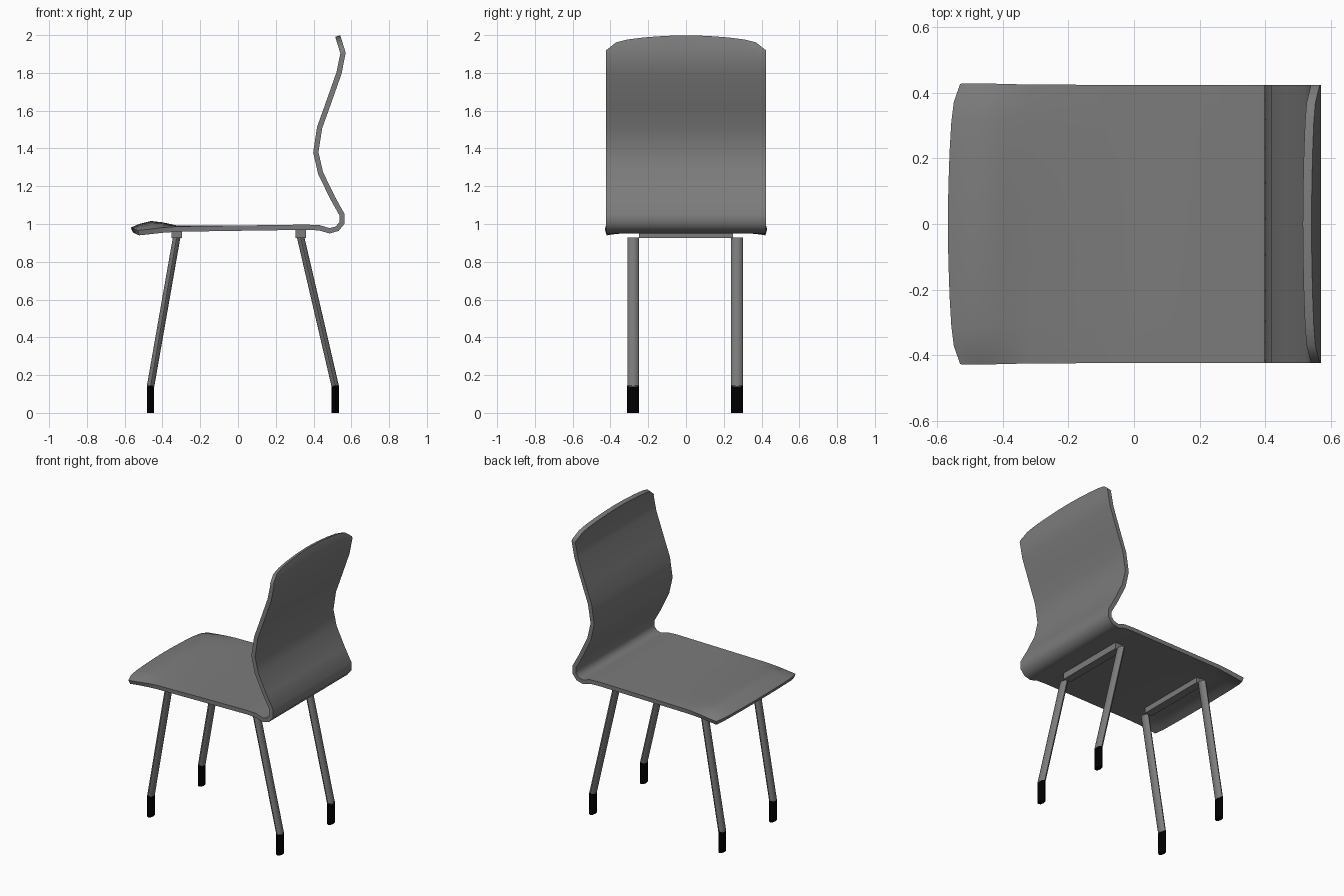
import bpy, bmesh, math
from mathutils import Vector

if "Cube" in bpy.data.objects:
    bpy.data.objects.remove(bpy.data.objects["Cube"])


def make_material(name, value):
    mat = bpy.data.materials.new(name)
    mat.diffuse_color = (value, value, value, 1)
    mat.use_nodes = True
    mat.node_tree.nodes["Principled BSDF"].inputs["Base Color"].default_value = mat.diffuse_color
    return mat


grey = make_material("dark_grey", 0.2)
black = make_material("black_rubber", 0.0)


def new_object(name, bm, angle=40, material=grey, thickness=0):
    bmesh.ops.recalc_face_normals(bm, faces=bm.faces)
    mesh = bpy.data.meshes.new(name)
    bm.to_mesh(mesh)
    bm.free()
    mesh.materials.append(material)
    obj = bpy.data.objects.new(name, mesh)
    bpy.context.collection.objects.link(obj)
    bpy.ops.object.select_all(action='DESELECT')
    obj.select_set(True)
    bpy.context.view_layer.objects.active = obj
    if thickness:
        solid = obj.modifiers.new("thickness", 'SOLIDIFY')
        solid.thickness = thickness
        solid.offset = 0
        bpy.ops.object.modifier_apply(modifier=solid.name)
    bpy.ops.object.shade_smooth_by_angle(angle=math.radians(angle))
    return obj


def prism(bm, bottom, top, rx, ry, sides=8):
    """Elliptical tube between two points with horizontal ends."""
    rings = []
    for c in (bottom, top):
        rings.append([bm.verts.new(Vector(c) + Vector((
            rx * math.cos(math.tau * i / sides),
            ry * math.sin(math.tau * i / sides), 0))) for i in range(sides)])
    for i in range(sides):
        j = (i + 1) % sides
        bm.faces.new((rings[0][i], rings[0][j], rings[1][j], rings[1][i]))
    bm.faces.new(rings[0])
    bm.faces.new(rings[1])


# One-piece shell: side profile plus the shift (x, z) its points get at the sides
profile = [
    ((-0.562, 0.968), (0.035, -0.015)), ((-0.525, 0.985), (0.02, -0.03)),
    ((-0.46, 1.002), (0, -0.042)), ((-0.40, 0.995), (0, -0.028)),
    ((-0.32, 0.977), (0, -0.004)), ((0.0, 0.978), (0, 0)),
    ((0.36, 0.983), (0, 0)), ((0.43, 0.98), (0, 0)), ((0.485, 0.964), (0, 0)),
    ((0.525, 0.975), (0, 0)), ((0.55, 1.005), (0, 0)), ((0.55, 1.05), (0, 0)),
    ((0.50, 1.14), (0, 0)), ((0.437, 1.27), (0, 0)), ((0.412, 1.38), (0, 0)),
    ((0.432, 1.51), (0, 0)), ((0.475, 1.63), (0, 0)), ((0.535, 1.80), (0, 0)),
    ((0.556, 1.905), (0, 0)), ((0.528, 1.995), (0.025, -0.08)),
]
half = [(0.0, 0.0), (0.11, 0.04), (0.22, 0.14), (0.31, 0.28), (0.37, 0.47), (0.424, 1.0)]
stations = [(-y, e) for y, e in reversed(half[1:])] + half

bm = bmesh.new()
grid = [[bm.verts.new((x + dx * e, y, z + dz * e)) for y, e in stations]
        for (x, z), (dx, dz) in profile]
for a, b in zip(grid, grid[1:]):
    for i in range(len(stations) - 1):
        bm.faces.new((a[i], a[i + 1], b[i + 1], b[i]))
new_object("seat_shell", bm, 55, thickness=0.028)

# Legs, black feet and the cross bars under the seat
for end, x_top, x_foot in (("front", -0.325, -0.463), ("back", 0.332, 0.515)):
    for side, y in (("left", 0.27), ("right", -0.28)):
        bm = bmesh.new()
        prism(bm, (x_foot, y, 0.14), (x_top, y, 0.928), 0.02, 0.031)
        new_object(f"{end}_{side}_leg", bm, 50)
        bm = bmesh.new()
        prism(bm, (x_foot, y, 0.0), (x_foot, y, 0.145), 0.019, 0.032)
        new_object(f"{end}_{side}_foot", bm, 50, black)

    bm = bmesh.new()
    bmesh.ops.create_cube(bm, size=1)
    for v in bm.verts:
        v.co = Vector((x_top + v.co.x * 0.055, v.co.y * 0.5, 0.947 + v.co.z * 0.044))
    new_object(f"{end}_cross_bar", bm, 30)
